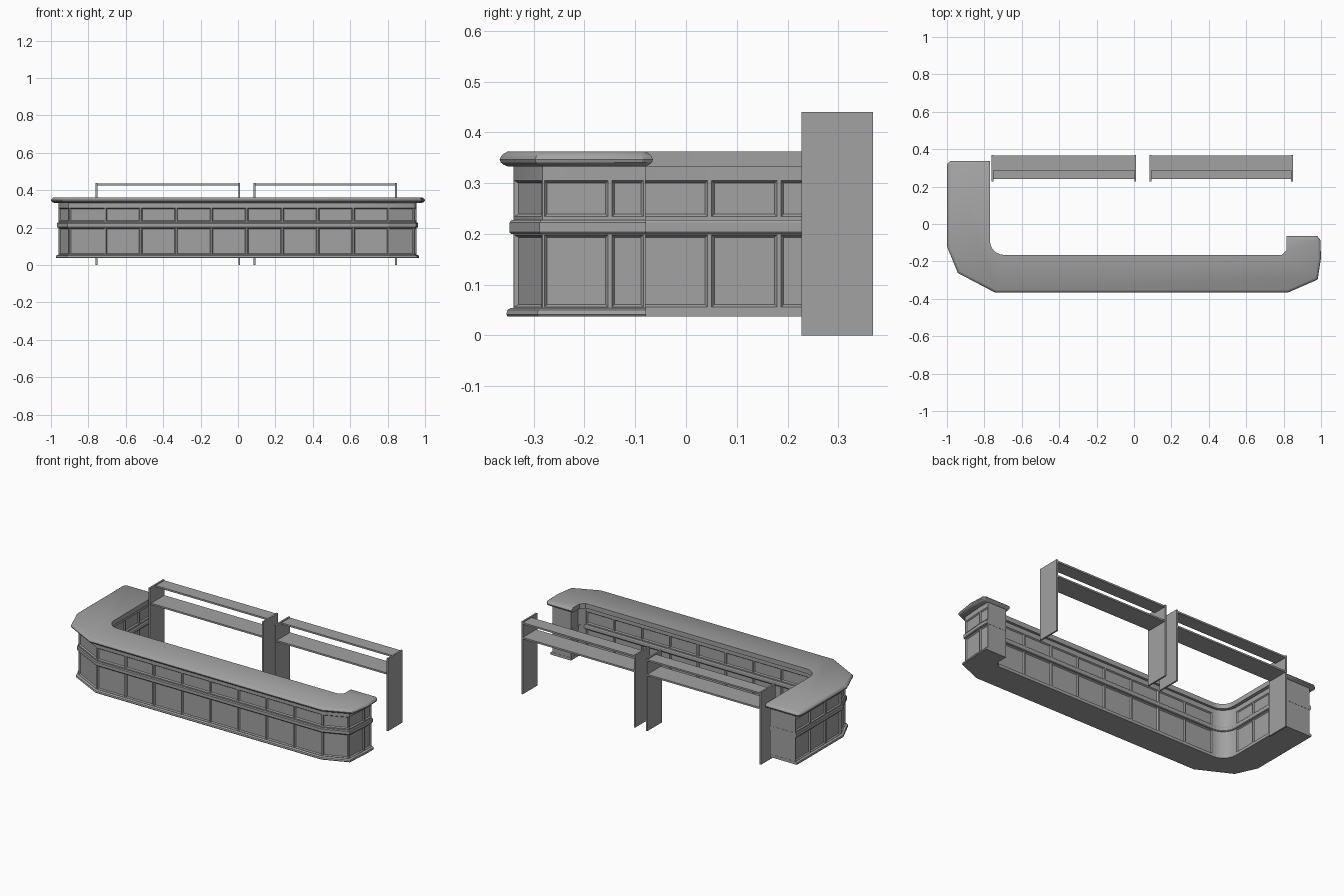
import bpy, bmesh, math
from mathutils import Vector

if "Cube" in bpy.data.objects:
    bpy.data.objects.remove(bpy.data.objects["Cube"])

grey = bpy.data.materials.new("plain_grey")
grey.use_nodes = True
colour = (0.36, 0.36, 0.36, 1)
grey.diffuse_color = colour
grey.node_tree.nodes["Principled BSDF"].inputs["Base Color"].default_value = colour


def finish(bm, name, smooth=False):
    bmesh.ops.recalc_face_normals(bm, faces=bm.faces)
    mesh = bpy.data.meshes.new(name)
    bm.to_mesh(mesh)
    bm.free()
    mesh.materials.append(grey)
    obj = bpy.data.objects.new(name, mesh)
    bpy.context.collection.objects.link(obj)
    if smooth:
        bpy.ops.object.select_all(action='DESELECT')
        obj.select_set(True)
        bpy.context.view_layer.objects.active = obj
        bpy.ops.object.shade_smooth_by_angle(angle=math.radians(30))
    return obj


def inner_corner(x, y, r, kind, steps=6):
    """Rounded inside corner from the long run into the wing."""
    angles = [math.radians(270 - 90 * i / steps) for i in range(steps + 1)]
    return [(x + r + r * math.cos(a), y + r + r * math.sin(a), kind) for a in angles]


def offset(outline, dist):
    """Move every edge outwards by the distance for its kind."""
    n = len(outline)
    lines = []
    for i in range(n):
        p, q = Vector(outline[i][:2]), Vector(outline[(i + 1) % n][:2])
        d = (q - p).normalized()
        normal = Vector((d.y, -d.x))
        lines.append((normal, normal.dot(p) + dist.get(outline[i][2], 0)))
    points = []
    for i in range(n):
        (a, c), (b, e) = lines[i - 1], lines[i]
        det = a.x * b.y - a.y * b.x
        points.append(((c * b.y - a.y * e) / det, (a.x * e - c * b.x) / det))
    return points


def loft(name, outline, layers, smooth=False):
    """Stack offset copies of an outline: layers are (z, distances)."""
    bm = bmesh.new()
    rings = [[bm.verts.new((x, y, z)) for x, y in offset(outline, d)] for z, d in layers]
    n = len(outline)
    for low, high in zip(rings, rings[1:]):
        for i in range(n):
            j = (i + 1) % n
            bm.faces.new((low[i], low[j], high[j], high[i]))
    bm.faces.new(rings[0][::-1])
    bm.faces.new(rings[-1])
    return finish(bm, name, smooth)


# Body outline: edge kinds are outer, inner and plain end; last value is the panel count
body = [(-0.96, 0.32, "outer", 3), (-0.96, -0.12, "outer", 1),
        (-0.905, -0.24, "outer", 1), (-0.71, -0.34, "outer", 8),
        (0.805, -0.34, "outer", 1), (0.945, -0.283, "outer", 1),
        (0.955, -0.15, "outer", 1), (0.955, -0.08, "end", 0),
        (0.83, -0.08, "end", 0), (0.83, -0.15, "end", 0),
        (0.80, -0.18, "inner", 8)]
corner = [p + (0,) for p in inner_corner(-0.79, -0.18, 0.09, "inner")]
corner[-1] = corner[-1][:3] + (3,)
body += corner + [(-0.79, 0.32, "end", 0)]

# Panelled counter body
bm = bmesh.new()
points, panelled = [], []
for i, (x, y, kind, count) in enumerate(body):
    nx, ny = body[(i + 1) % len(body)][:2]
    for k in range(max(count, 1)):
        t = k / max(count, 1)
        points.append((x + (nx - x) * t, y + (ny - y) * t))
        panelled.append(count > 0)
heights = [0.04, 0.052, 0.202, 0.23, 0.309, 0.335]
rings = [[bm.verts.new((x, y, z)) for x, y in points] for z in heights]
panels = []
for row, (low, high) in enumerate(zip(rings, rings[1:])):
    for i in range(len(points)):
        j = (i + 1) % len(points)
        face = bm.faces.new((low[i], low[j], high[j], high[i]))
        if panelled[i] and row in (1, 3):
            panels.append(face)
bm.faces.new(rings[0][::-1])
bm.faces.new(rings[-1])
bm.normal_update()
bmesh.ops.inset_individual(bm, faces=panels, thickness=0.004, use_even_offset=True)
bmesh.ops.inset_individual(bm, faces=panels, thickness=0.005, depth=-0.007,
                           use_even_offset=True)
finish(bm, "counter_body", smooth=True)


# Trim strips around the body
def trim(outer, inner):
    return {"outer": outer, "inner": inner, "end": 0.001}


loft("middle_rail", body, [(0.2, trim(0.005, 0.004)), (0.204, trim(0.008, 0.007)),
                           (0.222, trim(0.008, 0.007)), (0.227, trim(0.004, 0.004))])
loft("base_trim", body, [(0.037, trim(0.011, 0.001)), (0.041, trim(0.014, 0.001)),
                         (0.05, trim(0.012, 0.001)), (0.054, trim(0.006, 0.001))])

# Countertop with a rounded outer nose and a straight inner edge
top = [(x, y, "outer") for x, y in
       [(-1, 0.32), (-1, -0.12), (-0.942, -0.262), (-0.742, -0.367),
        (0.822, -0.367), (0.982, -0.297), (1, -0.18), (0.996, -0.085),
        (0.98, -0.065)]]
top += [(0.815, -0.065, "inner"), (0.815, -0.14, "inner"), (0.79, -0.165, "inner")]
top += inner_corner(-0.77, -0.165, 0.075, "inner")
top += [(-0.77, 0.338, "outer"), (-0.98, 0.338, "outer")]
nose = [(0.333, 0.016), (0.336, 0.008), (0.341, 0.002), (0.347, 0),
        (0.353, 0.003), (0.358, 0.008), (0.362, 0.015)]
loft("countertop", top, [(z, {"outer": -d}) for z, d in nose], smooth=True)


# Back shelving units
def box(name, low, high):
    bm = bmesh.new()
    bmesh.ops.create_cube(bm, size=1)
    for v in bm.verts:
        v.co = [h if c > 0 else l for c, l, h in zip(v.co, low, high)]
    finish(bm, name)


for side, x0, x1 in (("right", -0.762, 0.012), ("left", 0.083, 0.85)):
    t = 0.01
    box(side + "_shelf_outer_leg", (x0, 0.228, 0), (x0 + t, 0.368, 0.44))
    box(side + "_shelf_inner_leg", (x1 - t, 0.228, 0), (x1, 0.368, 0.44))
    box(side + "_upper_shelf", (x0 + t, 0.285, 0.425), (x1 - t, 0.367, 0.435))
    box(side + "_lower_shelf", (x0 + t, 0.24, 0.335), (x1 - t, 0.367, 0.345))
